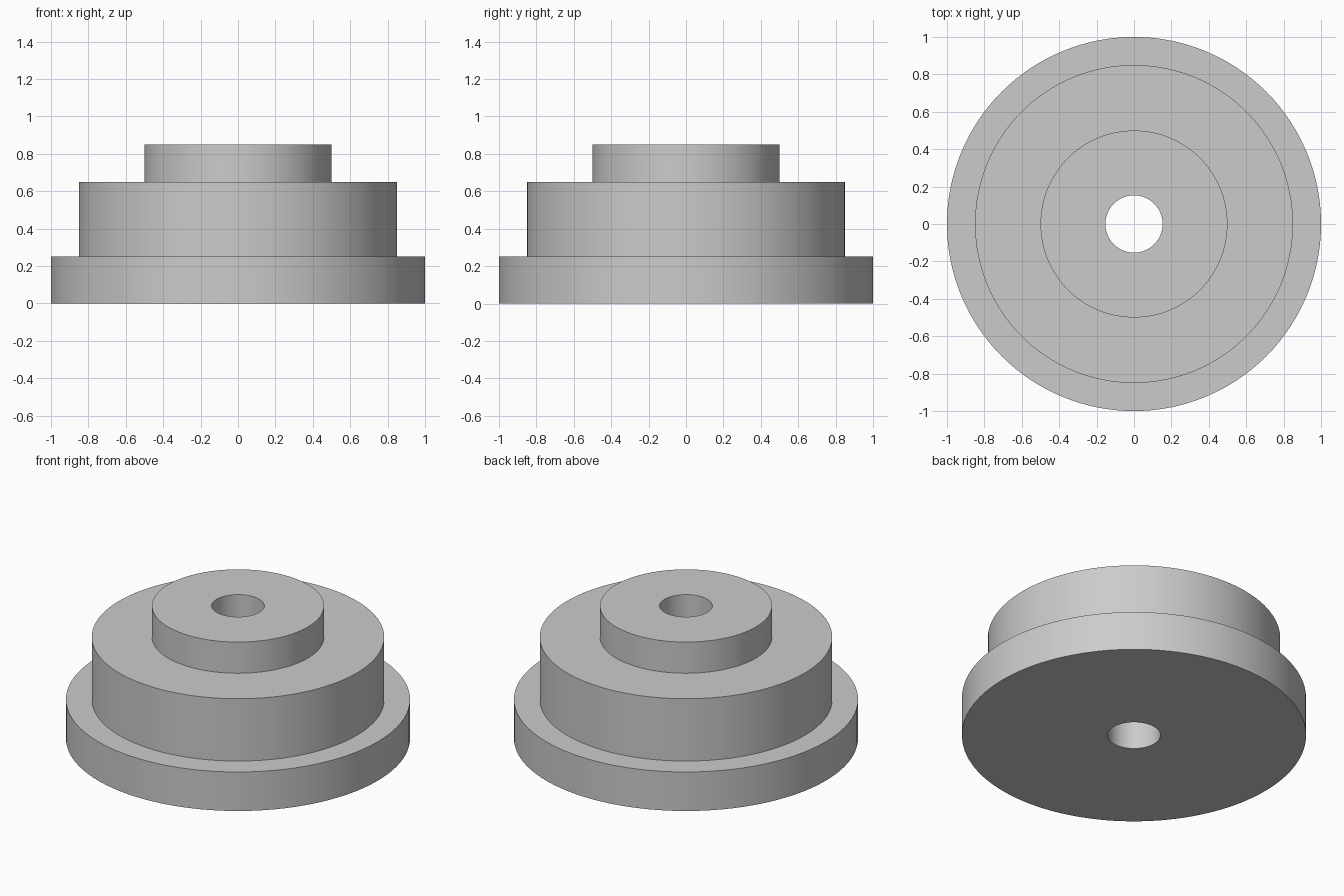
import bpy, bmesh, math

cube = bpy.data.objects.get("Cube")
if cube:
    bpy.data.objects.remove(cube, do_unlink=True)

SEGMENTS = 128
BORE = 0.153

# Plain grey metal
grey = bpy.data.materials.new("grey_metal")
grey.use_nodes = True
colour = (0.6, 0.6, 0.6, 1)
grey.diffuse_color = colour
grey.node_tree.nodes["Principled BSDF"].inputs["Base Color"].default_value = colour

# Closed half-section (radius, height): flange, body, hub and through bore
profile = [(BORE, 0), (1, 0), (1, 0.25), (0.85, 0.25),
           (0.85, 0.65), (0.5, 0.65), (0.5, 0.85), (BORE, 0.85)]


def lathe(name, section, material):
    """Revolve a closed section about z into a solid."""
    bm = bmesh.new()
    verts = [bm.verts.new((r, 0, z)) for r, z in section]
    edges = [bm.edges.new((v, verts[(i + 1) % len(verts)]))
             for i, v in enumerate(verts)]
    bmesh.ops.spin(bm, geom=verts + edges, cent=(0, 0, 0), axis=(0, 0, 1),
                   angle=math.tau, steps=SEGMENTS, use_merge=True)
    bmesh.ops.remove_doubles(bm, verts=bm.verts[:], dist=0.0001)
    bmesh.ops.recalc_face_normals(bm, faces=bm.faces[:])
    mesh = bpy.data.meshes.new(name)
    bm.to_mesh(mesh)
    bm.free()
    mesh.materials.append(material)
    obj = bpy.data.objects.new(name, mesh)
    bpy.context.collection.objects.link(obj)
    return obj


# Stepped flange with a central bore
flange = lathe("stepped_flange", profile, grey)
bpy.ops.object.select_all(action="DESELECT")
flange.select_set(True)
bpy.context.view_layer.objects.active = flange
bpy.ops.object.shade_smooth_by_angle(angle=math.radians(30))
